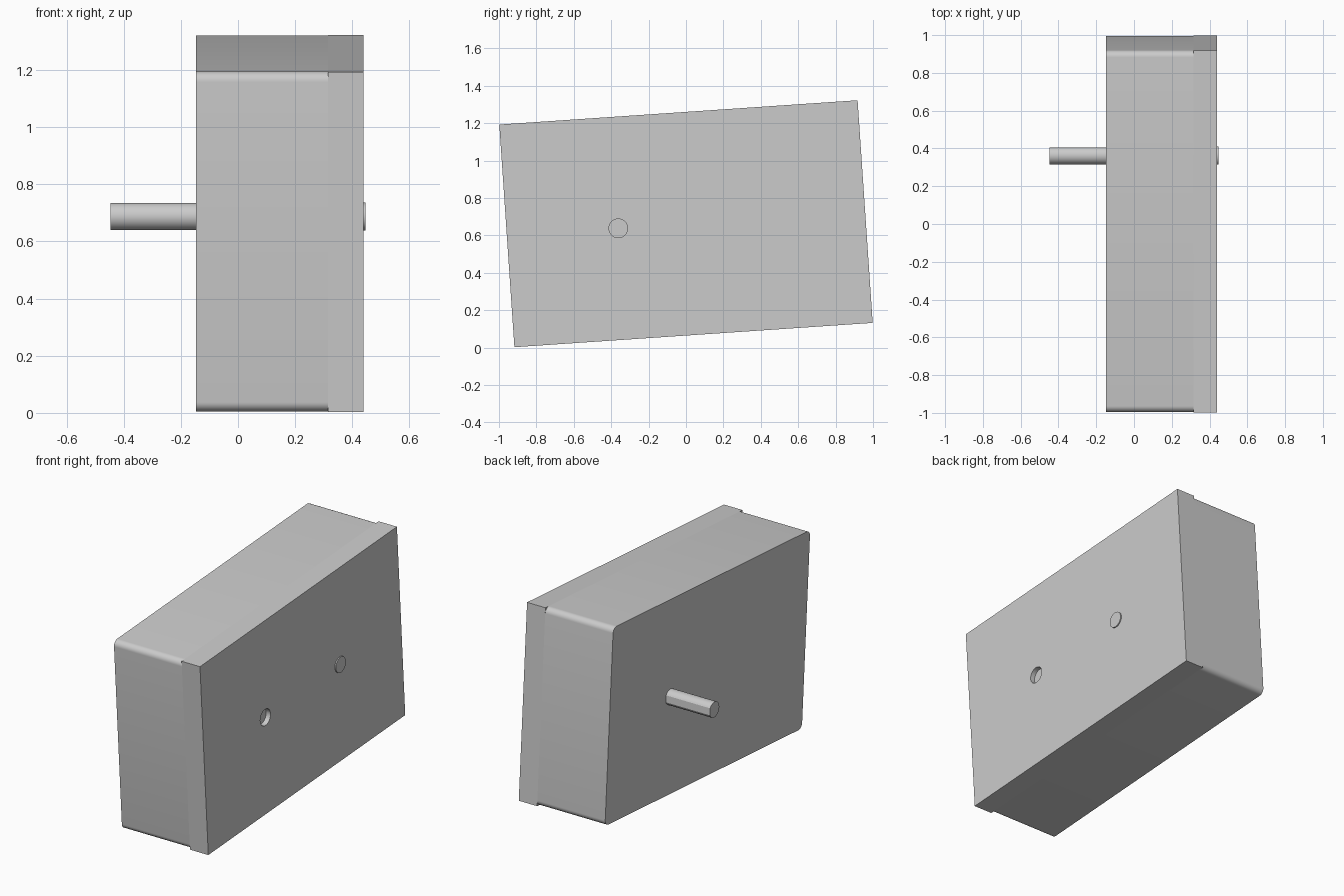
import bpy, bmesh, math
from mathutils import Matrix

cube = bpy.data.objects.get("Cube")
if cube:
    bpy.data.objects.remove(cube)

LENGTH, HEIGHT = 1.92, 1.193
BACK, SEAM, FACE = -0.147, 0.315, 0.44
AXLE_Y, RADIUS = 0.363, 0.05
TILT = Matrix.Translation((0, 0, 0.6625)) @ Matrix.Rotation(math.radians(3.88), 4, 'X')

grey = bpy.data.materials.new("plain grey")
grey.use_nodes = True
colour = (0.6, 0.6, 0.6, 1)
grey.diffuse_color = colour
grey.node_tree.nodes["Principled BSDF"].inputs["Base Color"].default_value = colour


def prism(name, outline, x0, x1):
    """Extrude a y-z outline along x, then tilt it into place."""
    bm = bmesh.new()
    base = bm.faces.new([bm.verts.new((x0, y, z)) for y, z in outline])
    result = bmesh.ops.extrude_face_region(bm, geom=[base])
    moved = [v for v in result["geom"] if isinstance(v, bmesh.types.BMVert)]
    bmesh.ops.translate(bm, verts=moved, vec=(x1 - x0, 0, 0))
    bmesh.ops.recalc_face_normals(bm, faces=bm.faces)
    mesh = bpy.data.meshes.new(name)
    bm.to_mesh(mesh)
    bm.free()
    mesh.materials.append(grey)
    obj = bpy.data.objects.new(name, mesh)
    obj.matrix_world = TILT
    bpy.context.collection.objects.link(obj)
    return obj


def smooth(obj):
    bpy.ops.object.select_all(action='DESELECT')
    obj.select_set(True)
    bpy.context.view_layer.objects.active = obj
    bpy.ops.object.shade_smooth_by_angle(angle=math.radians(25))


def rectangle(radius=0, steps=8):
    """Rectangle outline with optional rounded corners."""
    points = []
    for i, (sy, sz) in enumerate([(1, 1), (-1, 1), (-1, -1), (1, -1)]):
        cy, cz = sy * (LENGTH / 2 - radius), sz * (HEIGHT / 2 - radius)
        for k in range(steps + 1 if radius else 1):
            a = math.pi / 2 * (i + k / steps)
            points.append((cy + radius * math.cos(a), cz + radius * math.sin(a)))
    return points


def circle(y, radius, flat=1, sides=48):
    """Circle outline, optionally cut by a flat on its +y side."""
    angles = [2 * math.pi * k / sides for k in range(sides)]
    if flat < 1:
        edge = math.acos(flat)
        angles = [edge + (2 * math.pi - 2 * edge) * k / sides for k in range(sides + 1)]
    return [(y + radius * math.cos(a), radius * math.sin(a)) for a in angles]


# Rounded case and square-cornered cover
case = prism("case", rectangle(0.035), BACK, SEAM)
cover = prism("cover", rectangle(), SEAM, FACE)
smooth(case)

# Shallow round recess in the cover
cutter = prism("recess_cutter", circle(-AXLE_Y, RADIUS), FACE - 0.03, FACE + 0.1)
cutter.hide_render = True
cutter.hide_viewport = True
cut = cover.modifiers.new("recess", 'BOOLEAN')
cut.operation = 'DIFFERENCE'
cut.solver = 'EXACT'
cut.object = cutter
smooth(cover)

# Output shaft with a flat, and its end showing through the cover
shaft = prism("shaft", circle(AXLE_Y, RADIUS * 0.95, 0.9), -0.447, BACK + 0.02)
shaft_end = prism("shaft_end", circle(AXLE_Y, RADIUS * 0.97), FACE - 0.02, 0.447)
for part in (shaft, shaft_end):
    smooth(part)
